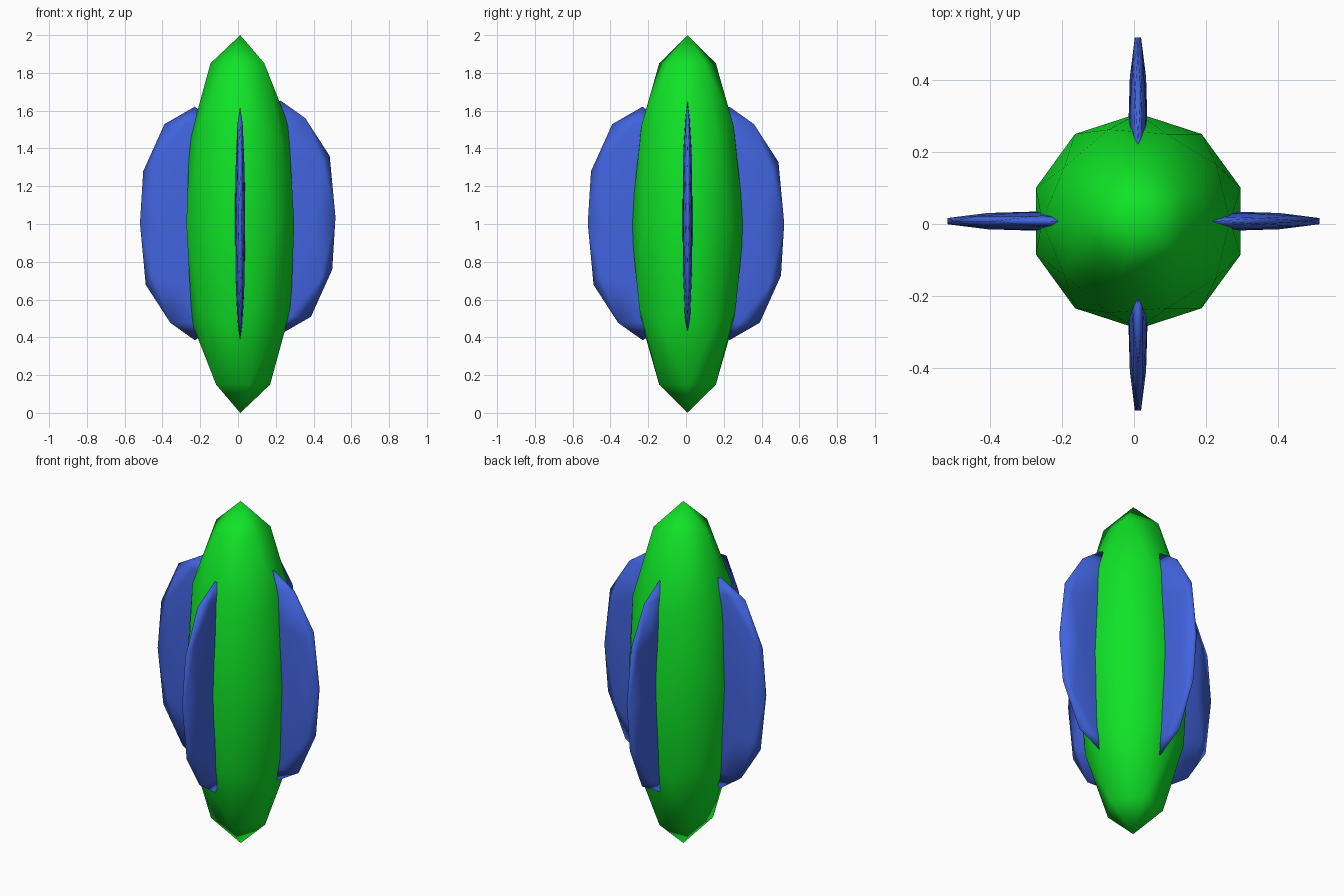
import bpy
import math
from mathutils import Matrix

if "Cube" in bpy.data.objects:
    bpy.data.objects.remove(bpy.data.objects["Cube"])


def make_material(name, colour):
    mat = bpy.data.materials.new(name)
    mat.diffuse_color = (*colour, 1.0)
    mat.use_nodes = True
    mat.node_tree.nodes["Principled BSDF"].inputs["Base Color"].default_value = mat.diffuse_color
    return mat


green = make_material("bright_green", (0.005, 0.77, 0.02))
blue = make_material("royal_blue", (0.054, 0.128, 0.74))


def ellipsoid(name, centre, radii, turn, mat):
    """Stretched low-poly icosphere, turned about z (degrees), smooth shaded."""
    bpy.ops.mesh.primitive_ico_sphere_add(subdivisions=2, radius=1)
    ob = bpy.context.object
    ob.name = name
    ob.data.transform(Matrix.Translation(centre)
                      @ Matrix.Rotation(math.radians(turn), 4, 'Z')
                      @ Matrix.Diagonal((*radii, 1.0)))
    ob.data.materials.append(mat)
    bpy.ops.object.shade_smooth()
    return ob


# Long pointed body
ellipsoid("body", (0.012, 0.008, 1.0), (0.3, 0.3, 1.0), 180, green)

# Four thin fins around the body; the right one sits slightly higher
FIN = (0.305, 0.028, 0.618)
for name, centre, turn in (
    ("left_fin", (-0.229, 0.008, 1.003), 180),
    ("right_fin", (0.226, 0.008, 1.035), 180),
    ("front_fin", (0.011, -0.23, 1.003), -90),
    ("back_fin", (0.011, 0.23, 1.003), -90),
):
    ellipsoid(name, centre, FIN, turn, blue)
